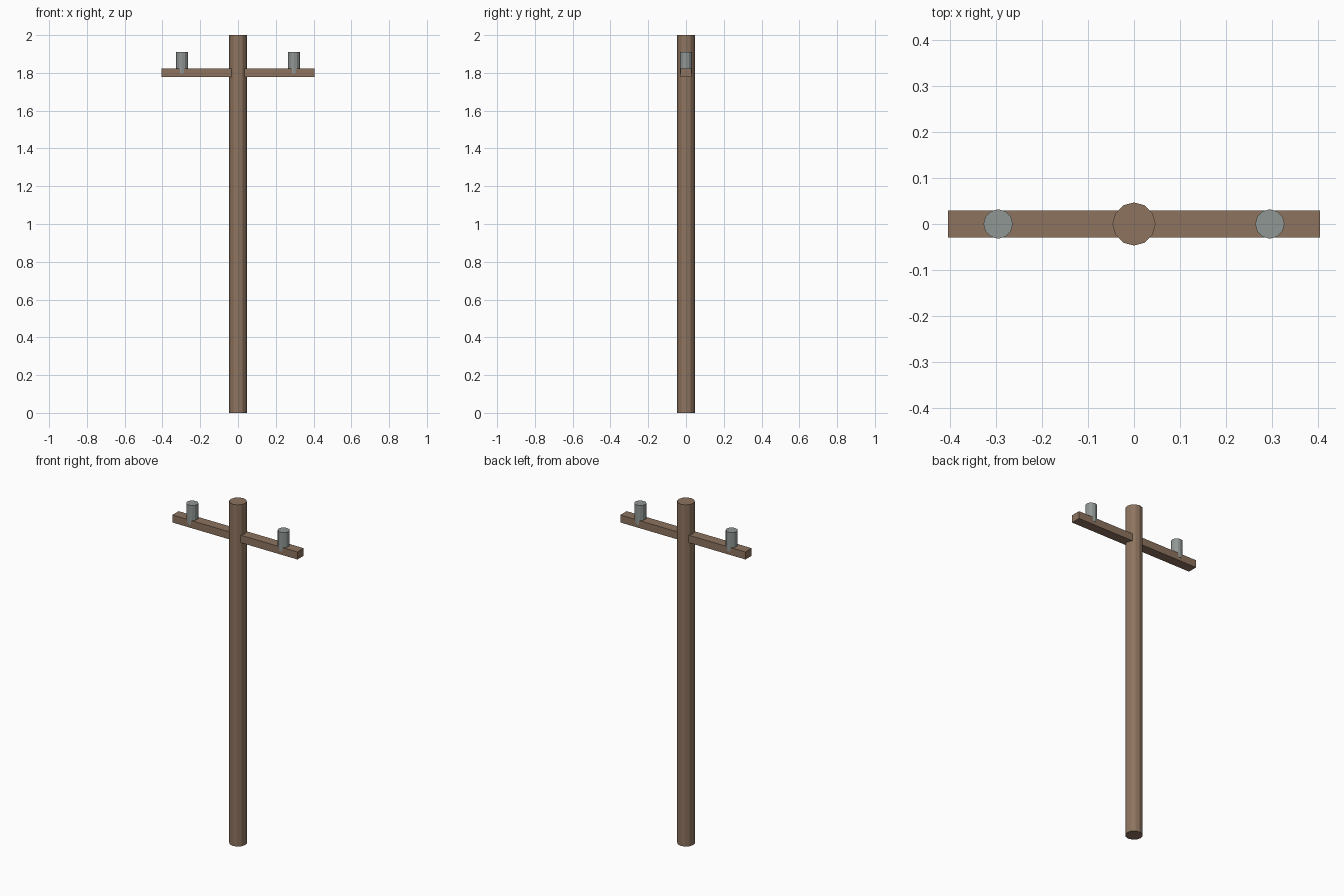
import bpy

if "Cube" in bpy.data.objects:
    bpy.data.objects.remove(bpy.data.objects["Cube"])


def material(name, rgb):
    m = bpy.data.materials.new(name)
    m.diffuse_color = (*rgb, 1.0)
    m.use_nodes = True
    m.node_tree.nodes["Principled BSDF"].inputs["Base Color"].default_value = m.diffuse_color
    return m


wood = material("brown wood", (0.27, 0.175, 0.115))
ceramic = material("grey ceramic", (0.28, 0.31, 0.30))


def finish(name, mat):
    obj = bpy.context.object
    obj.name = name
    obj.data.materials.append(mat)
    return obj


def cylinder(name, radius, z0, z1, x, mat, sides=12):
    bpy.ops.mesh.primitive_cylinder_add(
        vertices=sides, radius=radius, depth=z1 - z0, location=(x, 0, (z0 + z1) / 2))
    return finish(name, mat)


# Upright pole
cylinder("pole", 0.047, 0.0, 2.0, 0.0, wood)

# Crossarm running through the pole
bpy.ops.mesh.primitive_cube_add(size=1, location=(0, 0, 1.8))
arm = finish("crossarm", wood)
arm.scale = (0.81, 0.058, 0.044)
bpy.ops.object.transform_apply(location=False, rotation=False, scale=True)

# Insulators, partly sunk into the crossarm
for side, sign in (("left", -1), ("right", 1)):
    cylinder(side + "_insulator", 0.032, 1.798, 1.91, sign * 0.296, ceramic)
